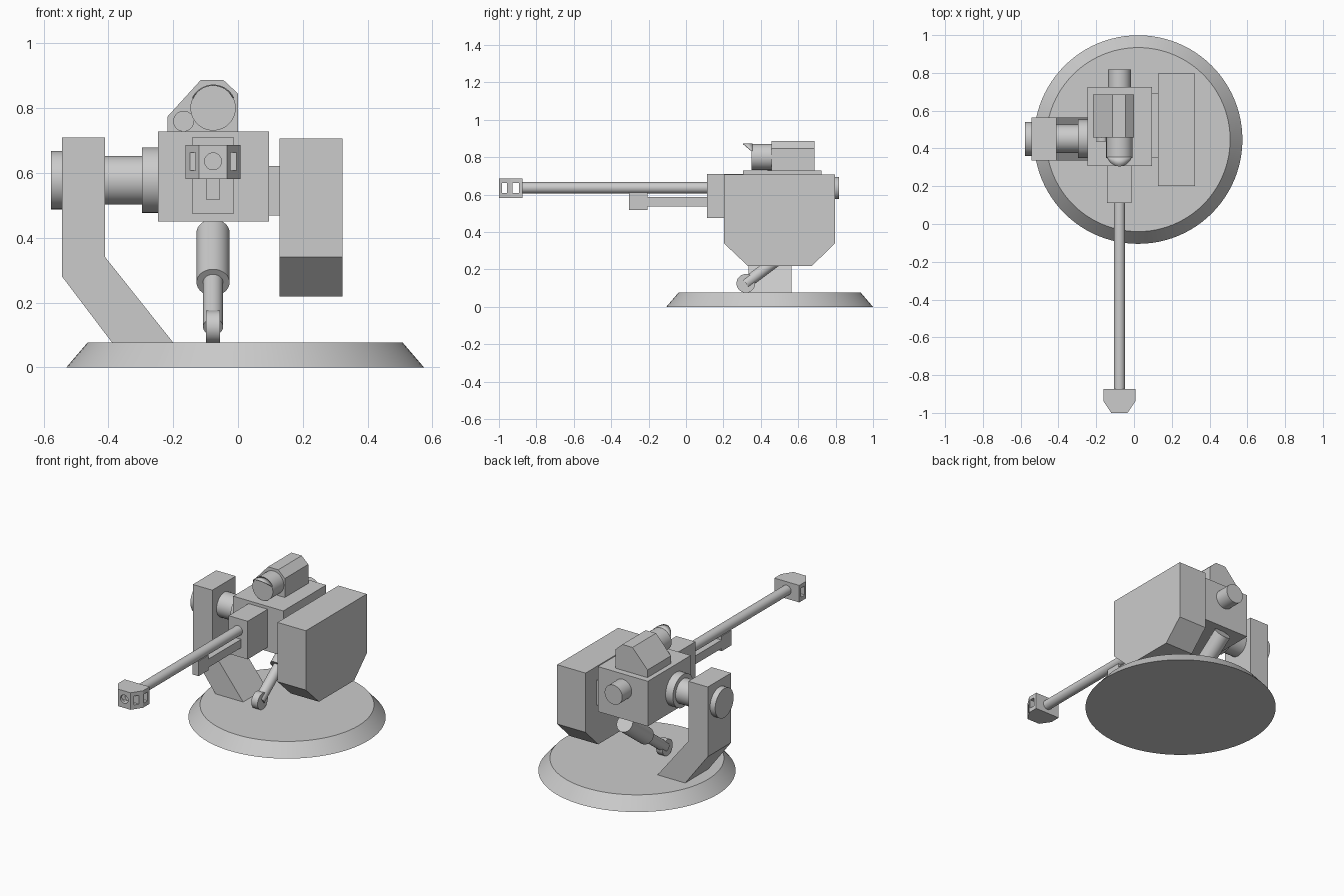
import bpy, bmesh, math
from mathutils import Vector

if "Cube" in bpy.data.objects:
    bpy.data.objects.remove(bpy.data.objects["Cube"])


def finish(name, bm):
    bmesh.ops.recalc_face_normals(bm, faces=bm.faces)
    me = bpy.data.meshes.new(name)
    bm.to_mesh(me)
    bm.free()
    ob = bpy.data.objects.new(name, me)
    bpy.context.collection.objects.link(ob)
    return ob


def smooth(ob):
    bpy.ops.object.select_all(action='DESELECT')
    ob.select_set(True)
    bpy.context.view_layer.objects.active = ob
    bpy.ops.object.shade_smooth_by_angle(angle=math.radians(35))


def prism(name, pts, axis, lo, hi):
    """Extrude a 2D profile along x, y or z from lo to hi."""
    def co(p, t):
        v = list(p)
        v.insert('xyz'.index(axis), t)
        return v
    bm = bmesh.new()
    a = [bm.verts.new(co(p, lo)) for p in pts]
    b = [bm.verts.new(co(p, hi)) for p in pts]
    bm.faces.new(a)
    bm.faces.new(b)
    for i in range(len(pts)):
        j = (i + 1) % len(pts)
        bm.faces.new((a[i], a[j], b[j], b[i]))
    return finish(name, bm)


def box(name, x, y, z):
    return prism(name, [(x[0], y[0]), (x[1], y[0]), (x[1], y[1]), (x[0], y[1])], 'z', *z)


def tube(name, p, q, r1, r2=None, seg=48):
    """Solid cylinder or cone between two points."""
    p, q = Vector(p), Vector(q)
    bm = bmesh.new()
    bmesh.ops.create_cone(bm, cap_ends=True, segments=seg, radius1=r1,
                          radius2=r1 if r2 is None else r2, depth=(q - p).length)
    ob = finish(name, bm)
    m = (q - p).to_track_quat('Z', 'Y').to_matrix().to_4x4()
    m.translation = (p + q) / 2
    ob.data.transform(m)
    smooth(ob)
    return ob


CX = -0.077   # gun axis
CY = 0.451    # trunnion axis

# Turntable base
tube("base", (0.022, 0.447, 0), (0.022, 0.447, 0.076), 0.552, 0.487, 96)

# Bent support arm and trunnion
prism("support_arm", [(-0.543, 0.71), (-0.41, 0.71), (-0.41, 0.34), (-0.195, 0.07),
                      (-0.384, 0.07), (-0.543, 0.28)], 'y', 0.335, 0.563)
for name, x0, x1, r in (("arm_cap", -0.578, -0.54, 0.09),
                        ("trunnion", -0.42, -0.29, 0.075),
                        ("trunnion_collar", -0.297, -0.24, 0.101)):
    tube(name, (x0, CY, 0.578), (x1, CY, 0.578), r)

# Receiver, barrel cradle and box connector
box("receiver", (-0.247, 0.095), (0.306, 0.725), (0.45, 0.728))
box("cradle", (-0.142, -0.012), (0.111, 0.32), (0.475, 0.71))
box("box_connector", (0.09, 0.135), (0.352, 0.69), (0.468, 0.622))
tube("rear_buffer", (CX, 0.71, 0.635), (CX, 0.818, 0.635), 0.06)

# Ammunition box with chamfered underside
prism("ammo_box", [(0.202, 0.706), (0.797, 0.706), (0.797, 0.34), (0.674, 0.219),
                   (0.33, 0.219), (0.202, 0.34)], 'x', 0.128, 0.322)

# Barrel and lower tube
tube("barrel", (CX, 0.12, 0.636), (CX, -0.885, 0.636), 0.03, seg=32)
box("lower_rod", (CX - 0.021, CX + 0.021), (-0.21, 0.12), (0.535, 0.587))
box("lower_rod_block", (CX - 0.0215, CX + 0.0215), (-0.305, -0.207), (0.518, 0.611))

# Muzzle brake with side ports and bore
brake = prism("muzzle_brake", [(CX - 0.085, -0.873), (CX + 0.085, -0.873), (CX + 0.085, -0.937),
                               (CX + 0.043, -1.0), (CX - 0.043, -1.0), (CX - 0.085, -0.937)],
              'z', 0.582, 0.687)
cutters = [box("port_cutter", (-0.3, 0.2), y, (0.608, 0.663))
           for y in ((-0.983, -0.957), (-0.927, -0.893))]
cutters.append(tube("bore_cutter", (CX, -1.05, 0.636), (CX, -0.89, 0.636), 0.026, seg=32))
for c in cutters:
    c.hide_render = True
    c.hide_set(True)
    m = brake.modifiers.new("cut", 'BOOLEAN')
    m.operation = 'DIFFERENCE'
    m.solver = 'EXACT'
    m.object = c

# Sight housing and lenses
prism("sight_housing", [(-0.217, 0.72), (0, 0.72), (0, 0.845), (-0.045, 0.887),
                        (-0.115, 0.887), (-0.217, 0.775)], 'y', 0.457, 0.686)
tube("main_lens", (CX, 0.35, 0.801), (CX, 0.47, 0.801), 0.07)
tube("small_lens", (-0.168, 0.437, 0.76), (-0.168, 0.47, 0.76), 0.032, seg=32)

# Slanted hood over the main lens
bm = bmesh.new()
rows = []
for i in range(25):
    a = math.radians(26 + 128 * i / 24)
    x, z = CX + 0.07 * math.cos(a), 0.801 + 0.07 * math.sin(a)
    y = 0.35 - 1.15 * max(0, z - 0.832)
    rows.append((bm.verts.new((x, 0.355, z)), bm.verts.new((x, y, z))))
for (a, b), (c, d) in zip(rows, rows[1:]):
    bm.faces.new((a, b, d, c))
hood = finish("lens_hood", bm)
smooth(hood)
sol = hood.modifiers.new("thickness", 'SOLIDIFY')
sol.thickness = 0.004
sol.offset = 0

# Elevation actuator: eye on the base, rod and cylinder
tube("actuator_eye", (CX - 0.0215, 0.32, 0.125), (CX + 0.0215, 0.32, 0.125), 0.05)
tube("actuator_rod", (CX, 0.32, 0.125), (CX, 0.52, 0.275), 0.031, seg=32)
tube("actuator_cylinder", (CX, 0.503, 0.262), (CX, 0.708, 0.416), 0.051)
